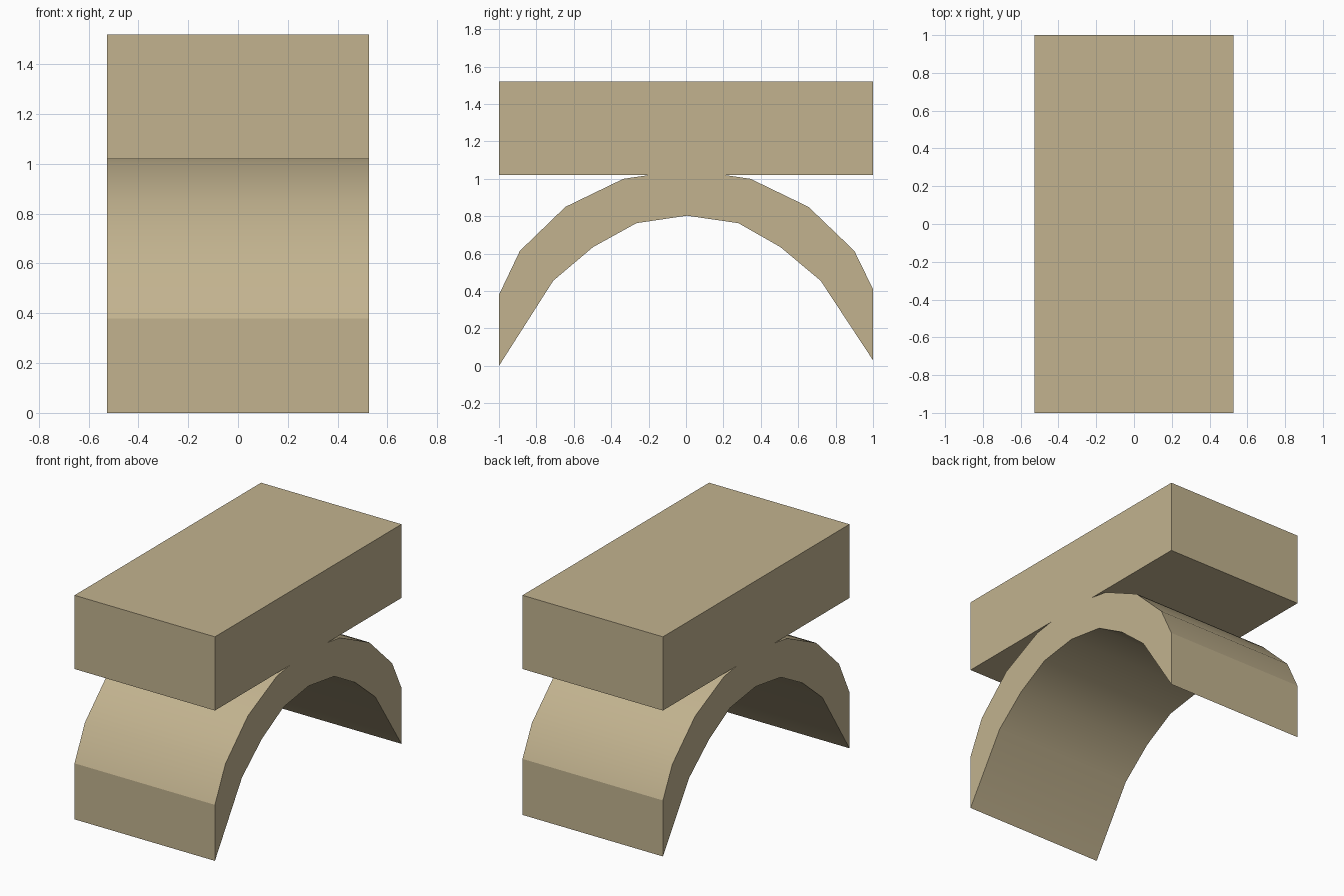
import bpy, bmesh, math

if "Cube" in bpy.data.objects:
    bpy.data.objects.remove(bpy.data.objects["Cube"])

HALF_WIDTH = 0.527

stone = bpy.data.materials.new("sandstone")
stone.diffuse_color = (0.54, 0.45, 0.275, 1)
stone.use_nodes = True
stone.node_tree.nodes["Principled BSDF"].inputs["Base Color"].default_value = stone.diffuse_color


def extrude_profile(name, profile):
    """Extrude a closed (y, z) profile across the full width in x."""
    bm = bmesh.new()
    face = bm.faces.new([bm.verts.new((-HALF_WIDTH, y, z)) for y, z in profile])
    res = bmesh.ops.extrude_face_region(bm, geom=[face])
    verts = [v for v in res["geom"] if isinstance(v, bmesh.types.BMVert)]
    bmesh.ops.translate(bm, verts=verts, vec=(2 * HALF_WIDTH, 0, 0))
    bmesh.ops.recalc_face_normals(bm, faces=bm.faces)
    mesh = bpy.data.meshes.new(name)
    bm.to_mesh(mesh)
    bm.free()
    mesh.materials.append(stone)
    obj = bpy.data.objects.new(name, mesh)
    bpy.context.collection.objects.link(obj)
    return obj


# Slab resting on the crown of the arch
extrude_profile("top_slab", [(-1, 1.02), (1, 1.02), (1, 1.52), (-1, 1.52)])

# Arch, cut off square at both ends; crown sinks into the slab
outer = [(-1, 0.38), (-0.888, 0.615), (-0.645, 0.85), (-0.335, 1.0),
         (0.005, 1.05), (0.345, 1.0), (0.655, 0.85), (0.9, 0.615), (1, 0.41)]
inner = [(1, 0.03), (0.72, 0.455), (0.505, 0.635), (0.28, 0.763), (0.005, 0.803),
         (-0.265, 0.763), (-0.497, 0.635), (-0.71, 0.455), (-1, 0.0)]
arch = extrude_profile("arch", outer + inner)

# Smooth curve with crisp ends
bpy.ops.object.select_all(action='DESELECT')
arch.select_set(True)
bpy.context.view_layer.objects.active = arch
bpy.ops.object.shade_smooth_by_angle(angle=math.radians(23))
